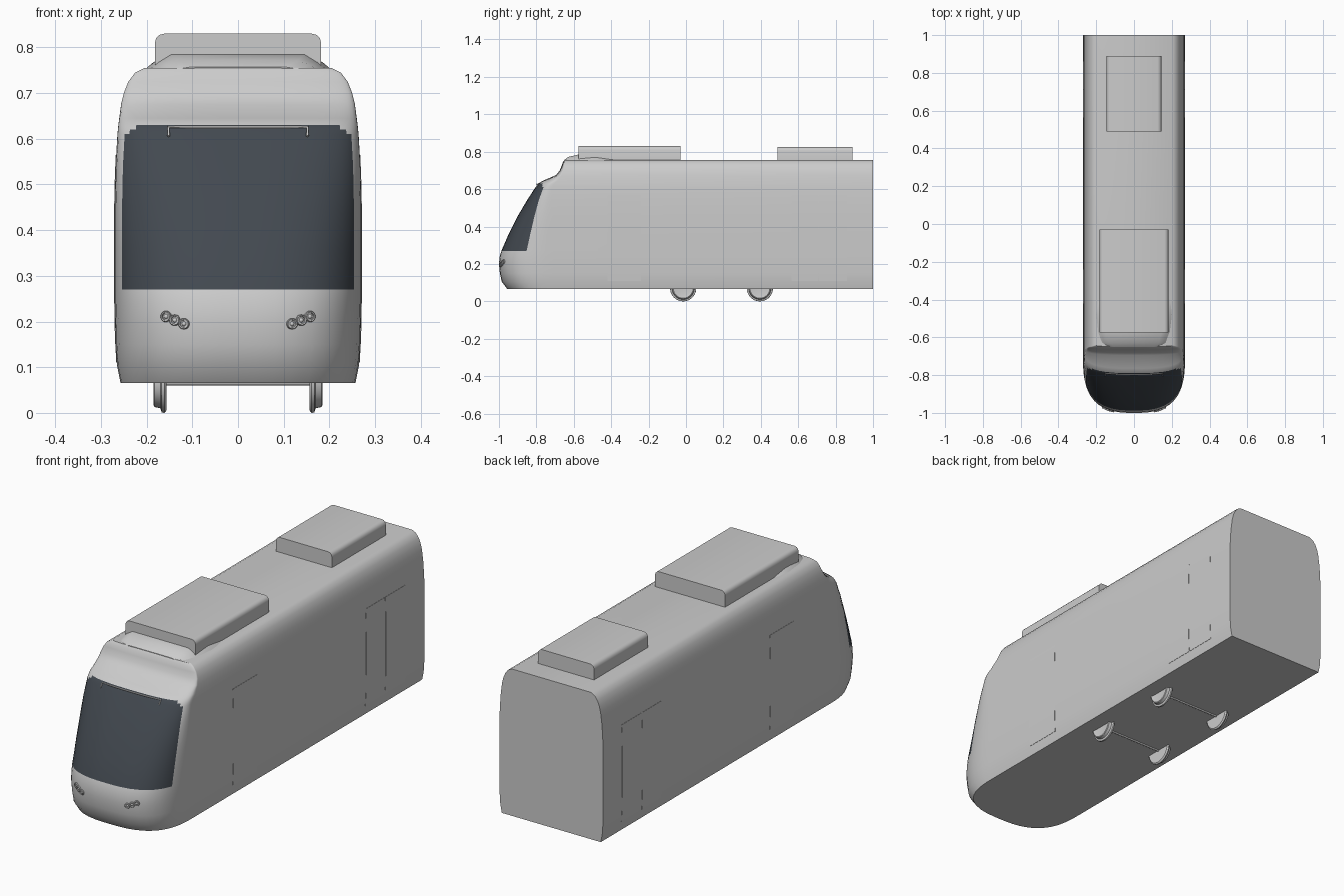
import bpy, bmesh, math
from mathutils import Matrix, Vector

if "Cube" in bpy.data.objects:
    bpy.data.objects.remove(bpy.data.objects["Cube"], do_unlink=True)


def material(name, rgb):
    m = bpy.data.materials.new(name)
    m.use_nodes = True
    m.diffuse_color = (*rgb, 1)
    m.node_tree.nodes["Principled BSDF"].inputs["Base Color"].default_value = (*rgb, 1)
    return m


GREY = material("light grey paint", (0.6, 0.6, 0.6))
GLASS = material("dark glass", (0.055, 0.066, 0.08))


def finish(bm, name, mats=(GREY,), angle=35):
    bmesh.ops.recalc_face_normals(bm, faces=bm.faces)
    mesh = bpy.data.meshes.new(name)
    bm.to_mesh(mesh)
    bm.free()
    obj = bpy.data.objects.new(name, mesh)
    bpy.context.collection.objects.link(obj)
    for m in mats:
        mesh.materials.append(m)
    bpy.ops.object.select_all(action="DESELECT")
    obj.select_set(True)
    bpy.context.view_layer.objects.active = obj
    bpy.ops.object.shade_smooth_by_angle(angle=math.radians(angle))
    return obj


def loft(bm, sections, closed=True):
    """Skin a list of equal-length point rings and cap both ends."""
    rings = [[bm.verts.new(p) for p in s] for s in sections]
    count = len(rings[0])
    for a, b in zip(rings, rings[1:]):
        for i in range(count if closed else count - 1):
            j = (i + 1) % count
            bm.faces.new((a[i], a[j], b[j], b[i]))
    if closed:
        bm.faces.new(rings[0])
        bm.faces.new(rings[-1])


# Body levels: height, half width, nose tip y, depth of the nose curve
LEVELS = [
    (.065, .257, -.955, .26), (.105, .265, -.985, .28), (.15, .268, -.995, .29),
    (.2, .269, -1, .29), (.24, .27, -.996, .29), (.27, .27, -.987, .28),
    (.36, .27, -.948, .24), (.45, .27, -.903, .19), (.54, .268, -.85, .13),
    (.61, .264, -.805, .09), (.62, .263, -.798, .087), (.63, .262, -.79, .085),
    (.645, .26, -.765, .08), (.675, .256, -.695, .03), (.7, .25, -.675, .02),
    (.725, .24, -.665, .015), (.745, .225, -.658, .01), (.755, .205, -.65, .01)]


def level(z):
    for a, b in zip(LEVELS, LEVELS[1:]):
        if z <= b[0]:
            t = (z - a[0]) / (b[0] - a[0])
            return [p + (q - p) * t for p, q in zip(a, b)]
    return LEVELS[-1]


def nose_y(x, z):
    _, w, front, depth = level(z)
    r = min(abs(x / w), 1)
    return front + depth * (1 - (1 - r ** 2.8) ** (1 / 2.8))


# Body shell with the windscreen as dark faces of the nose
half = [0, .15, .3, .45, .6, .7, .78, .85, .9, .94, .97, .99, .998, 1]
ratios = [-r for r in reversed(half[1:])] + half
sections = []
for z, w, front, depth in LEVELS:
    ring = [(r * w, nose_y(r * w, z), z) for r in ratios]
    sections.append([(-w, 1, z)] + ring + [(w, 1, z)])
bm = bmesh.new()
loft(bm, sections)
for f in bm.faces:
    c = f.calc_center_median()
    if .27 < c.z < .63 and c.y < -.5 and len(f.verts) == 4:
        edge = max(abs(v.co.x) / level(v.co.z)[1] for v in f.verts)
        limit = .945 if c.z < .61 else .91 if c.z < .62 else .86
        f.material_index = int(edge < limit)
finish(bm, "body_shell", (GREY, GLASS))


# Roof equipment boxes, rounded along the two long top edges
def roof_box(name, w, y0, y1, top, r=.02):
    outline = [(-w, .745), (-w, top - r)]
    outline += [(-w + r - r * math.cos(a), top - r + r * math.sin(a))
                for a in (math.pi / 6, math.pi / 3, math.pi / 2)]
    outline += [(-x, z) for x, z in reversed(outline)]
    bm = bmesh.new()
    loft(bm, [[(x, y, z) for x, z in outline] for y in (y0, y1)])
    finish(bm, name)


roof_box("front_roof_box", .182, -.575, -.03, .83)
roof_box("rear_roof_box", .145, .49, .89, .825)

# Low fairing in front of the front roof box: y, half width, top
fairing = [(-.65, .14, .757), (-.63, .175, .772), (-.57, .195, .786),
           (-.48, .206, .785), (-.42, .2, .774), (-.35, .185, .757)]
bm = bmesh.new()
loft(bm, [[(w * s, y, .75 + (top - .75) * t)
           for s, t in ((-1, 0), (-.9, .5), (-.75, 1), (.75, 1), (.9, .5), (1, 0))]
          for y, w, top in fairing])
finish(bm, "roof_fairing")


# Door leaves, thin plates that follow the curve of the side
def door(name, side, y0, y1):
    bottom, top = .11, .565
    rows = [bottom + (top - bottom) * i / 8 for i in range(9)]
    bm = bmesh.new()
    rings = []
    for z in rows:
        x = level(z)[1]
        rings.append([(side * (x + o), y, z)
                      for o, y in ((-.003, y0), (.0012, y0), (.0012, y1), (-.003, y1))])
    loft(bm, rings)
    finish(bm, name)


for side, label in ((1, "left"), (-1, "right")):
    door(label + "_front_door", side, -.42, -.24)
    door(label + "_rear_door_leaf_a", side, .565, .709)
    door(label + "_rear_door_leaf_b", side, .711, .86)

# Headlights: three ringed lamps on each side of the nose
bm = bmesh.new()
for side in (1, -1):
    for x, z in ((.118, .195), (.138, .203), (.157, .211)):
        centre = Vector((side * x, nose_y(x, z), z))
        tilt = math.atan2(nose_y(x + .01, z) - nose_y(x - .01, z), .02) * side
        place = Matrix.Translation(centre) @ Matrix.Rotation(tilt, 4, "Z")
        profile = [(.012, .004), (.012, -.004), (.0105, -.006), (.008, -.005), (.0075, -.002)]
        rings = [[place @ Vector((r * math.cos(a), y, r * math.sin(a)))
                  for a in (i * math.tau / 20 for i in range(20))] for r, y in profile]
        loft(bm, rings)
        bmesh.ops.create_uvsphere(bm, u_segments=12, v_segments=8, radius=.0055,
                                  matrix=place)
finish(bm, "headlights")


# Bracket across the top of the windscreen
def rod(name, points, radius, mat):
    curve = bpy.data.curves.new(name, "CURVE")
    curve.dimensions = "3D"
    curve.bevel_depth = radius
    curve.bevel_resolution = 2
    curve.use_fill_caps = True
    spline = curve.splines.new("POLY")
    spline.points.add(len(points) - 1)
    for p, co in zip(spline.points, points):
        p.co = (*co, 1)
    curve.materials.append(mat)
    bpy.context.collection.objects.link(bpy.data.objects.new(name, curve))


bar = [(-.152, .606)] + [(i * .038, .626) for i in range(-4, 5)] + [(.152, .606)]
rod("windscreen_bracket", [(x, nose_y(x, z) - .004, z) for x, z in bar], .003, GREY)

# Flanged wheels and axles
for y, label in ((-.015, "front"), (.395, "rear")):
    rod(label + "_axle", [(-.16, y, .066), (.16, y, .066)], .006, GREY)
    for side, hand in ((1, "left"), (-1, "right")):
        bm = bmesh.new()
        profile = [(.156, .05), (.156, .064), (.161, .07), (.167, .069),
                   (.17, .06), (.183, .057), (.185, .053), (.182, .04)]
        loft(bm, [[(side * x, y + r * math.cos(a), .07 + r * math.sin(a))
                   for a in (i * math.tau / 40 for i in range(40))] for x, r in profile])
        finish(bm, label + "_" + hand + "_wheel")
